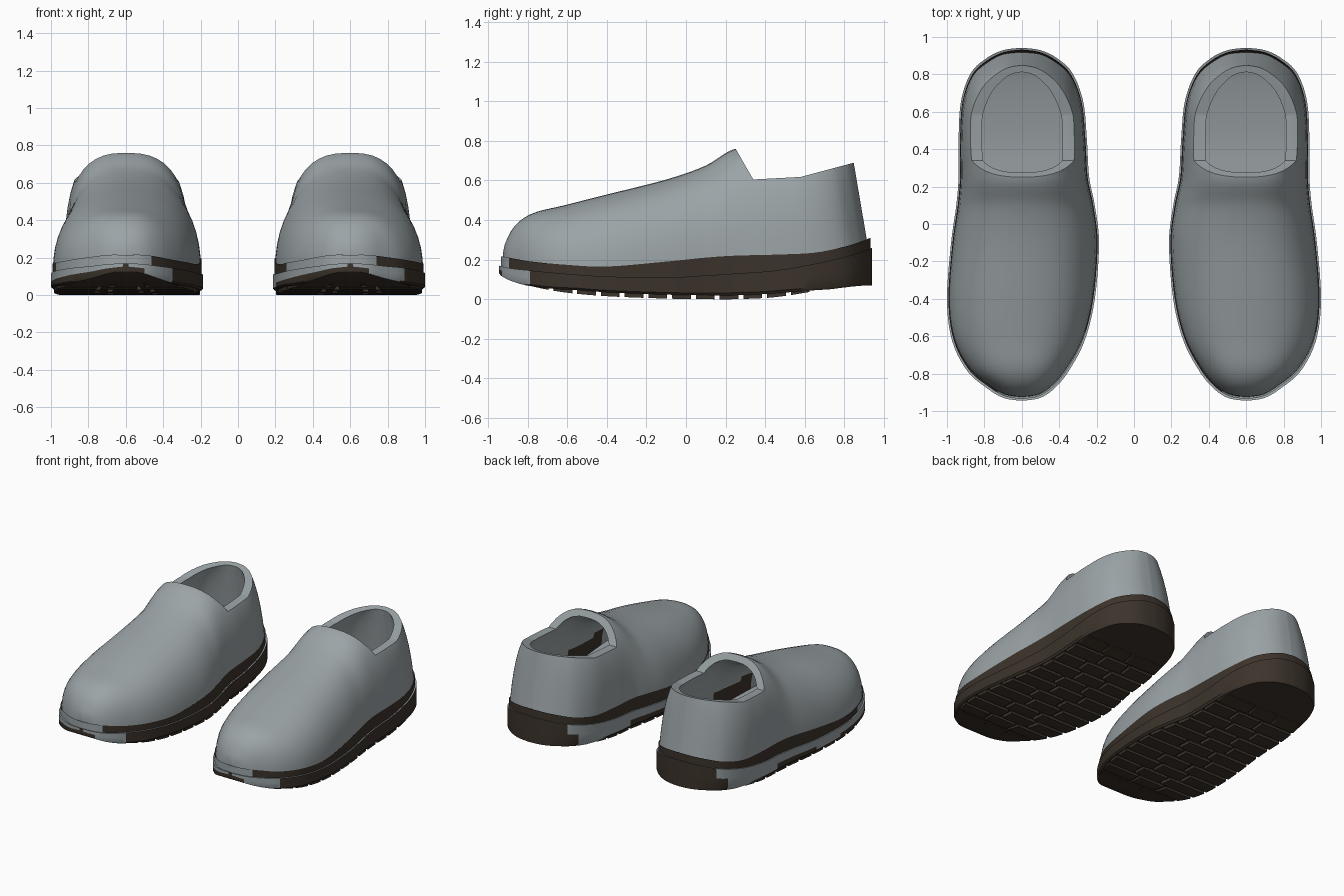
import bpy
import bmesh
from math import sin, cos, pi, radians

cube = bpy.data.objects.get("Cube")
if cube:
    bpy.data.objects.remove(cube, do_unlink=True)


def material(name, colour):
    mat = bpy.data.materials.new(name)
    mat.use_nodes = True
    mat.diffuse_color = colour
    mat.node_tree.nodes["Principled BSDF"].inputs["Base Color"].default_value = colour
    return mat


GREY = material("soft grey", (0.33, 0.37, 0.385, 1))
BROWN = material("dark brown", (0.045, 0.033, 0.024, 1))

# Stations from toe to heel:
# y, inner width, outer width, upper top, band top, sole top, sole bottom
STATIONS = [
    (-.935, .004, .004, .23, .215, .17, .13),
    (-.92, .09, .09, .29, .215, .165, .115),
    (-.87, .165, .175, .375, .205, .155, .09),
    (-.78, .24, .28, .435, .19, .145, .065),
    (-.62, .325, .362, .475, .175, .13, .035),
    (-.4, .38, .39, .53, .165, .115, .015),
    (-.1, .403, .368, .605, .19, .11, .003),
    (.1, .38, .34, .675, .21, .12, 0),
    (.25, .35, .328, .76, .22, .13, 0),
    (.45, .338, .328, .78, .225, .145, .01),
    (.65, .318, .315, .8, .235, .18, .04),
    (.8, .26, .262, .8, .265, .215, .06),
    (.88, .175, .175, .8, .29, .24, .068),
    (.92, .09, .09, .8, .305, .255, .07),
    (.932, .004, .004, .8, .31, .26, .07),
]


def clamp(v):
    return max(0, min(1, v))


def spline(rows, steps=5):
    """Smooth curve through every station."""
    out = []
    for i in range(len(rows) - 1):
        a, b, c, d = (rows[min(max(i + k, 0), len(rows) - 1)] for k in (-1, 0, 1, 2))
        for j in range(steps):
            t = j / steps
            out.append([q + t / 2 * (r - p + t * (2*p - 5*q + 4*r - s + t * (3*q - p - 3*r + s)))
                        for p, q, r, s in zip(a, b, c, d)])
    return out + [list(rows[-1])]


ROWS = spline(STATIONS)


def at(y):
    """Station values at any y."""
    for a, b in zip(ROWS, ROWS[1:]):
        if y <= b[0]:
            t = max(0, (y - a[0]) / (b[0] - a[0]))
            return [p + t * (q - p) for p, q in zip(a, b)]
    return ROWS[-1]


def loft(bm, rings):
    loops = [[bm.verts.new(p) for p in ring] for ring in rings]
    n = len(loops[0])
    for a, b in zip(loops, loops[1:]):
        for i in range(n):
            bm.faces.new((a[i], a[(i + 1) % n], b[(i + 1) % n], b[i]))
    bm.faces.new(loops[0])
    bm.faces.new(loops[-1])


def make(name, lofts, side, rule=None):
    """Loft rings into an object for one foot; rule(centre, normal) gives grey faces."""
    bm = bmesh.new()
    for rings in lofts:
        loft(bm, [[(side * (.6 + x), y, z) for x, y, z in ring] for ring in rings])
    bmesh.ops.recalc_face_normals(bm, faces=bm.faces)
    mesh = bpy.data.meshes.new(name)
    bm.to_mesh(mesh)
    bm.free()
    obj = bpy.data.objects.new(name, mesh)
    bpy.context.collection.objects.link(obj)
    mesh.materials.append(GREY)
    mesh.materials.append(BROWN)
    for face in mesh.polygons:
        face.material_index = 0 if rule is None or rule(face.center, face.normal) else 1
    return obj


def arch_rings(scale=1, drop=0, lift=0, start=-1):
    """Arched sections of the upper; the heel leans forward with height."""
    rings = []
    for y, wi, wo, top, _, low, _ in ROWS:
        if y < start:
            continue
        power = 2 / (2.4 + .5 * clamp((y - .1) * 3))
        low += lift
        ring = []
        for k in range(25):
            a = pi * k / 24
            c = cos(a)
            x = abs(c) ** power * (wo if c > 0 else -wi) * scale
            z = low + (top - drop - low) * abs(sin(a)) ** power
            lean = clamp((y - .3) / .5) * .17 * (z - .25)
            ring.append((x, y * (.95 if scale < 1 else .99) - lean, z))
        rings.append(ring)
    return rings


def side_rings(section, grow, stretch):
    """Sections from a half profile of (width factor, height) points."""
    rings = []
    for row in ROWS:
        y, wi, wo = row[:3]
        half = section(y, *row[4:])
        rings.append([((wo + grow) * f, y * stretch, z) for f, z in half]
                     + [(-(wi + grow) * f, y * stretch, z) for f, z in reversed(half)])
    return rings


def band_section(y, band, low, bottom):
    inner = low + (band - low) * clamp(abs(y) * 40 - 36.2)
    return [(.9, low - .01), (1, low - .01), (1, band), (.8, inner)]


def sole_section(y, band, low, bottom):
    # The tread area is recessed; toe and heel stay plain
    h = low - bottom
    base = bottom + .02 * clamp(4 * min(y + .8, .72 - y))
    return [(.97, base), (1, base + .1 * h), (1, bottom + .55 * h), (1, low), (.92, low)]


def band_grey(c, n):
    return c.y < (-.89 if n.x > 0 else -.58)


def sole_grey(c, n):
    if n.z > .7:
        return True
    if n.z < -.6:
        return False
    row = at(c.y)
    lower = c.z < row[6] + .55 * (row[5] - row[6])
    if c.y < -.79:
        return not lower or n.x > .3
    if n.x > -.4 or c.y > (.78 if lower else .85):
        return False
    return not (lower and (c.y < -.35 or -.12 < c.y < .3))


def lug_lofts():
    """Rows of tread blocks with staggered gaps, following the curve of the sole."""
    lofts = []
    for i in range(12):
        k = .09 if i % 2 else -.09
        for a, b in ((-.985, k - .34), (k - .27, k + .27), (k + .34, .985)):
            y = -.79 + i * .12
            rings = []
            for yy in (y, y + .05, y + .095):
                _, wi, wo, _, _, _, z = at(yy)
                xs = [f * (wo if f > 0 else wi) for f in (a, b)]
                rings.append([(xs[0], yy, z), (xs[1], yy, z),
                              (xs[1], yy, z + .03), (xs[0], yy, z + .03)])
            lofts.append(rings)
    return lofts


def cut(obj, cutter):
    mod = obj.modifiers.new("cut", "BOOLEAN")
    mod.operation = "DIFFERENCE"
    mod.solver = "EXACT"
    mod.object = cutter
    bpy.context.view_layer.objects.active = obj
    bpy.ops.object.modifier_apply(modifier=mod.name)
    bpy.data.objects.remove(cutter, do_unlink=True)


# Collar line seen from the side
RIM = [(.25, .762), (.34, .605), (.58, .618), (.85, .69), (1.1, .75), (1.1, 1.2), (.1, 1.2), (.1, .9)]

for label, side in (("left", 1), ("right", -1)):
    # Upper with foot cavity and open collar
    upper = make(label + "_upper", [arch_rings()], side)
    cut(upper, make("cavity", [arch_rings(.79, .05, .1, -.7)], side))
    cut(upper, make("collar_cut", [[[(x, y, z) for y, z in RIM] for x in (-.6, .6)]], side))
    # Dark lining strip low inside the cavity
    for face in upper.data.polygons:
        c = face.center
        if face.normal.x < -.3 and c.x - side * .6 > .15 and abs(c.y) < .3 and c.z < .33:
            face.material_index = 1
    # Band above the sole, sole and tread
    band = make(label + "_band", [side_rings(band_section, .002, 1)], side, band_grey)
    sole = make(label + "_sole", [side_rings(sole_section, .01, 1.01)], side, sole_grey)
    tread = make(label + "_tread", lug_lofts(), side, lambda c, n: False)
    bpy.ops.object.select_all(action="DESELECT")
    for obj in (upper, band, sole):
        obj.select_set(True)
    bpy.context.view_layer.objects.active = upper
    bpy.ops.object.shade_smooth_by_angle(angle=radians(35))
